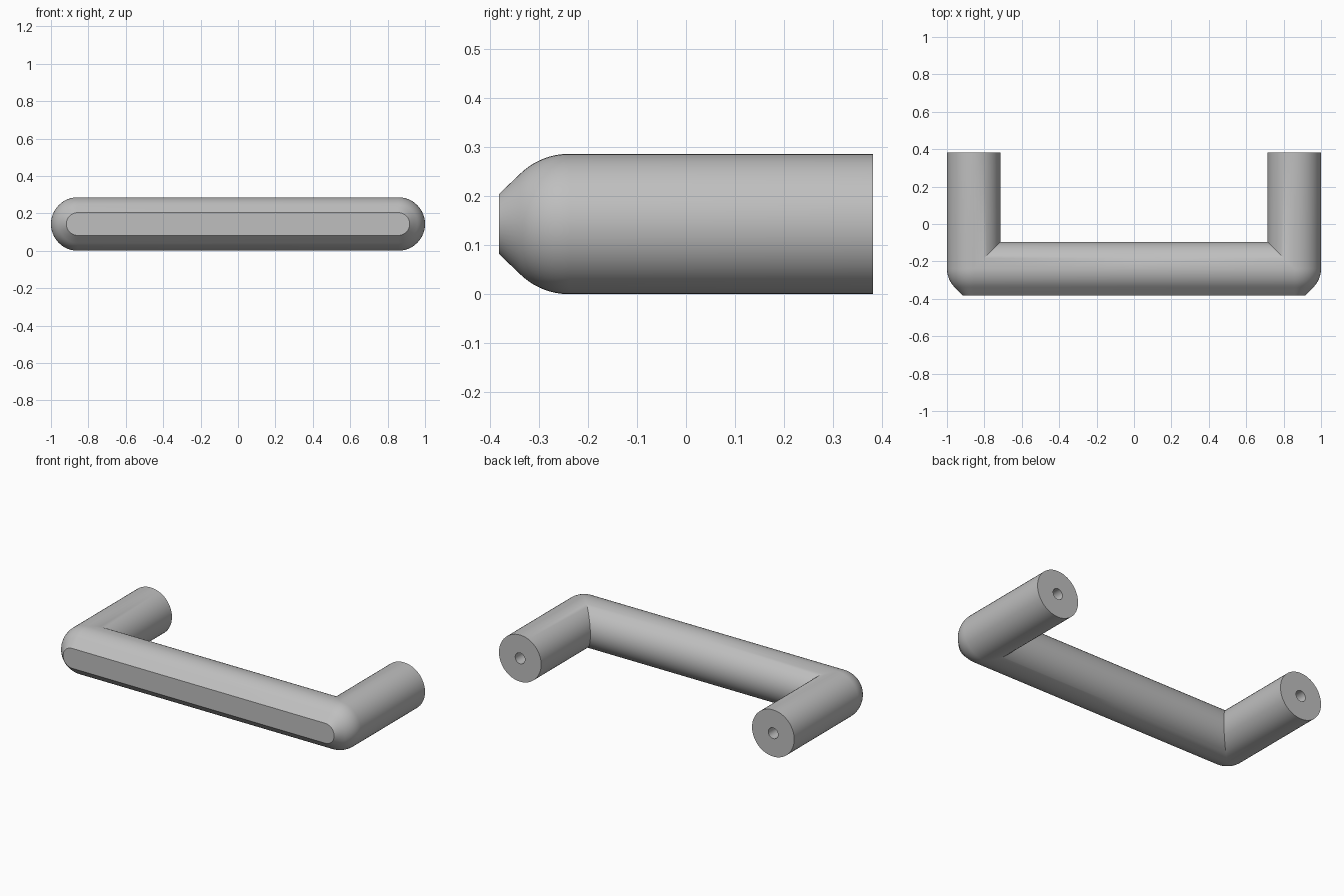
import bpy, bmesh, math

if "Cube" in bpy.data.objects:
    bpy.data.objects.remove(bpy.data.objects["Cube"])

R, CX, CY, CZ = 0.143, 0.857, -0.238, 0.143   # tube radius, leg axis, bar axis, height
FRONT, BACK = -0.381, 0.381
FLAT = 0.061                                  # half height of the front flat
HOLE_R, HOLE_END = 0.033, 0.12
N = 24                                        # segments per half circle

bm = bmesh.new()


def strip(a, b):
    """Skin two equally long point rows, collapsing repeated points."""
    for i in range(len(a) - 1):
        pts = []
        for p in (a[i], a[i + 1], b[i + 1], b[i]):
            if all(math.dist(p, q) > 1e-6 for q in pts):
                pts.append(p)
        if len(pts) > 2:
            bm.faces.new([bm.verts.new(p) for p in pts])


# Nose profile (radius, y): rounded to 45 degrees, straight chamfer, flat front
nose = [(R * math.cos(math.radians(a)), CY - R * math.sin(math.radians(a)))
        for a in range(0, 46, 5)] + [(FLAT, FRONT), (0, FRONT)]

# Bar half: front nose section, then round back mitred into the leg
section = [(y, CZ + r, CX) for r, y in nose]
section += [(y, CZ - r, CX) for r, y in reversed(nose[:-1])]
strip([(0, y, z) for y, z, x in section], [(x, y, z) for y, z, x in section])
angles = [math.pi * i / N for i in range(N + 1)]
bar_back = [(R * math.sin(a), CZ + R * math.cos(a)) for a in angles]
strip([(0, CY + d, z) for d, z in bar_back],
      [(CX - d, CY + d, z) for d, z in bar_back])

# Rounded corner: nose profile turned outward around the leg axis
for a, b in zip(angles, angles[1:]):
    rows = [[(CX + r * math.sin(t), y, CZ + r * math.cos(t)) for r, y in nose]
            for t in (a, b)]
    strip(*rows)

# Leg: full ring, inner side mitred against the bar
ring = [math.pi * i / N for i in range(2 * N + 1)]


def circle(r, y):
    return [(CX + r * math.sin(t), y, CZ + r * math.cos(t)) for t in ring]


start = [(x, CY + max(0, CX - x), z) for x, y, z in circle(R, CY)]
strip(start, circle(R, BACK))

# Leg end with screw hole
strip(circle(R, BACK), circle(HOLE_R, BACK))
strip(circle(HOLE_R, BACK), circle(HOLE_R, HOLE_END))
strip(circle(HOLE_R, HOLE_END), circle(0, HOLE_END))

# Mirror the half and weld
geom = bmesh.ops.duplicate(bm, geom=bm.verts[:] + bm.edges[:] + bm.faces[:])["geom"]
for v in geom:
    if isinstance(v, bmesh.types.BMVert):
        v.co.x = -v.co.x
bmesh.ops.remove_doubles(bm, verts=bm.verts[:], dist=1e-4)
bmesh.ops.recalc_face_normals(bm, faces=bm.faces[:])

mesh = bpy.data.meshes.new("pull_handle")
bm.to_mesh(mesh)
bm.free()
handle = bpy.data.objects.new("pull_handle", mesh)
bpy.context.collection.objects.link(handle)

grey = bpy.data.materials.new("satin grey")
grey.diffuse_color = (0.52, 0.52, 0.52, 1)
grey.use_nodes = True
grey.node_tree.nodes["Principled BSDF"].inputs["Base Color"].default_value = grey.diffuse_color
mesh.materials.append(grey)

bpy.context.view_layer.objects.active = handle
handle.select_set(True)
bpy.ops.object.shade_smooth_by_angle(angle=math.radians(30))
